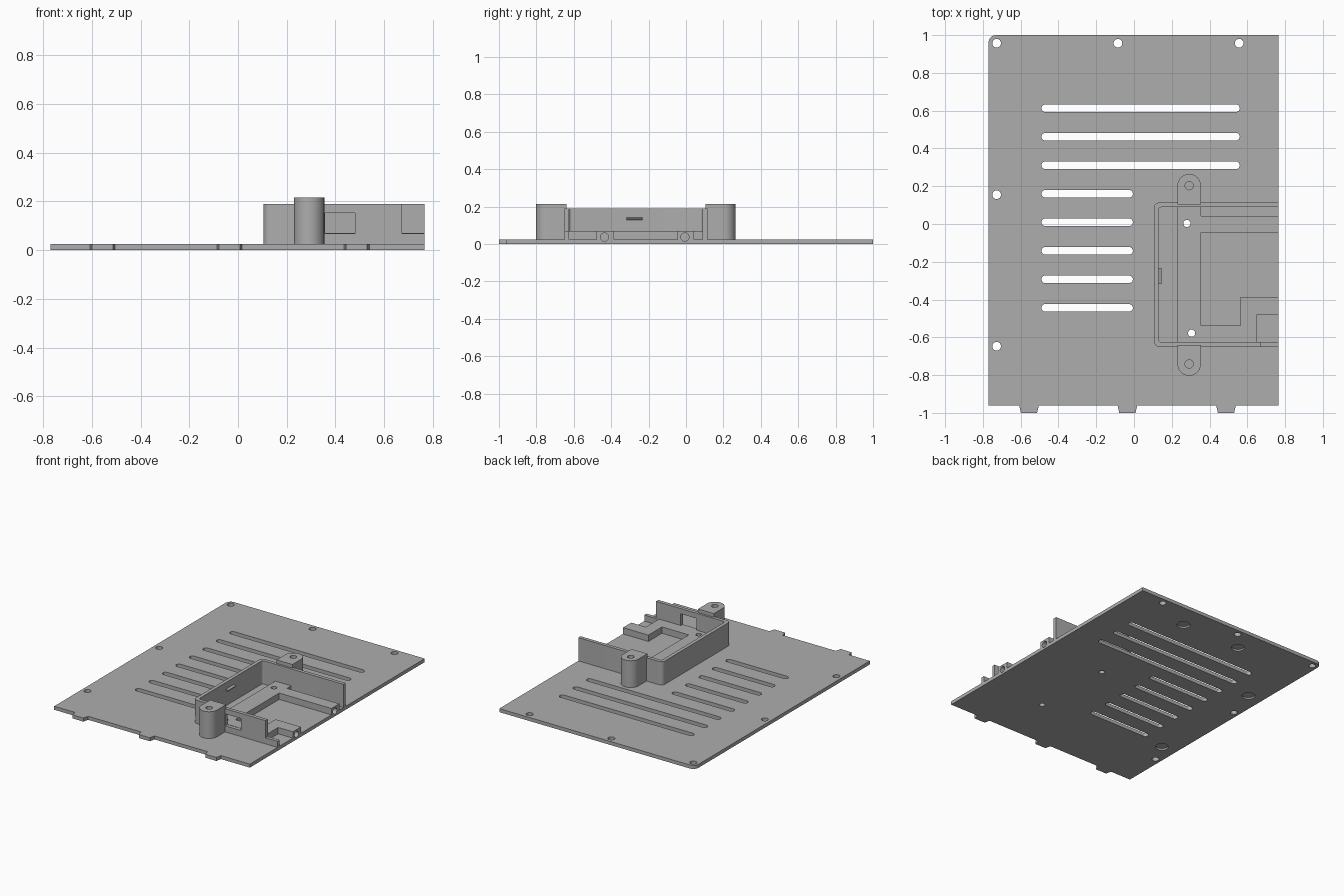
import bpy
import bmesh
from math import cos, sin, radians
from mathutils import Matrix

cube = bpy.data.objects.get("Cube")
if cube:
    bpy.data.objects.remove(cube, do_unlink=True)

grey = bpy.data.materials.new("plain grey plastic")
grey.use_nodes = True
colour = (0.42, 0.42, 0.42, 1)
grey.diffuse_color = colour
grey.node_tree.nodes["Principled BSDF"].inputs["Base Color"].default_value = colour

PLATE, LEDGE, WALL, BOSS = 0.025, 0.07, 0.19, 0.215
RIGHT = 0.765


def arc(x, y, r, start, end, steps=12):
    angles = [radians(start + (end - start) * i / steps) for i in range(steps + 1)]
    return [(x + r * cos(a), y + r * sin(a)) for a in angles]


def circle(x, y, r):
    return arc(x, y, r, 0, 345, 23)


def rect(x0, x1, y0, y1):
    return [(x0, y0), (x1, y0), (x1, y1), (x0, y1)]


def slot(x0, x1, y, r):
    return arc(x0 + r, y, r, 90, 270) + arc(x1 - r, y, r, -90, 90)


def prism(name, profiles, z0, z1, matrix=None):
    """Extrude one or more separate flat outlines from z0 to z1."""
    bm = bmesh.new()
    for points in profiles:
        base = bm.faces.new([bm.verts.new((x, y, z0)) for x, y in points])
        top = bmesh.ops.extrude_face_region(bm, geom=[base])["geom"]
        moved = [v for v in top if isinstance(v, bmesh.types.BMVert)]
        bmesh.ops.translate(bm, verts=moved, vec=(0, 0, z1 - z0))
    bmesh.ops.recalc_face_normals(bm, faces=bm.faces)
    mesh = bpy.data.meshes.new(name)
    bm.to_mesh(mesh)
    bm.free()
    if matrix:
        mesh.transform(matrix)
    mesh.materials.append(grey)
    obj = bpy.data.objects.new(name, mesh)
    bpy.context.collection.objects.link(obj)
    return obj


def cut(obj, *cutters):
    """Subtract the cutters and bake the result."""
    for cutter in cutters:
        mod = obj.modifiers.new("cut", "BOOLEAN")
        mod.operation, mod.solver, mod.object = "DIFFERENCE", "EXACT", cutter
    bpy.context.view_layer.update()
    graph = bpy.context.evaluated_depsgraph_get()
    mesh = bpy.data.meshes.new_from_object(obj.evaluated_get(graph))
    obj.modifiers.clear()
    obj.data = mesh


def smooth(obj):
    obj.data.shade_smooth()
    obj.data.set_sharp_from_angle(angle=radians(30))


# Shared cutters: mounting holes through the floor, screw holes in the open side
pin_holes = prism("pin_holes", [circle(0.28, 0.003, 0.019), circle(0.305, -0.578, 0.019)], -0.1, 0.15)
sideways = Matrix.Translation((RIGHT, 0, 0.037)) @ Matrix.Rotation(radians(90), 4, "Y")
side_holes = prism("side_holes", [circle(0, y, 0.022) for y in (-0.436, -0.006)], -0.12, 0.05, sideways)

# Base plate: one rounded corner, three tapered tabs along the front edge
outline = [(-0.77, -0.96)]
for x in (-0.556, -0.035, 0.487):
    outline += [(x - 0.052, -0.96), (x - 0.043, -1), (x + 0.043, -1), (x + 0.052, -0.96)]
outline += [(RIGHT, -0.96), (RIGHT, 1)] + arc(-0.73, 0.96, 0.04, 90, 180)
plate = prism("base_plate", [outline], 0, PLATE)

corner_holes = [(-0.727, 0.957), (-0.085, 0.957), (0.557, 0.957), (-0.727, 0.155), (-0.727, -0.647)]
openings = [circle(x, y, 0.023) for x, y in corner_holes]
for i in range(8):
    openings.append(slot(-0.49, 0.56 if i < 3 else -0.006, 0.613 - 0.151 * i, 0.02))
plate_openings = prism("plate_openings", openings, -0.1, 0.1)
feet = [(0.268, 0.826), (-0.2, 0.826), (-0.66, 0.385), (-0.655, -0.494)]
foot_recesses = prism("foot_recesses", [circle(x, y, 0.043) for x, y in feet], -0.1, 0.012)
cut(plate, plate_openings, foot_recesses, pin_holes, side_holes)

# Three-sided housing wall with rounded corners, open towards +x
LEFT, FRONT, BACK, T = 0.105, -0.65, 0.114, 0.025
outer = arc(LEFT + 0.03, BACK - 0.03, 0.03, 90, 180, 6) + arc(LEFT + 0.03, FRONT + 0.03, 0.03, 180, 270, 6)
inner = arc(LEFT + 0.04, FRONT + 0.04, 0.015, 270, 180, 6) + arc(LEFT + 0.04, BACK - 0.04, 0.015, 180, 90, 6)
walls = prism("housing_walls", [[(RIGHT, BACK)] + outer + [(RIGHT, FRONT), (RIGHT, FRONT + T)]
                                + inner + [(RIGHT, BACK - T)]], PLATE, WALL)
window = prism("window_cutter", [rect(0.356, 0.48, FRONT - 0.05, FRONT + 0.06)], 0.068, 0.153)
notch = prism("notch_cutter", [rect(0.672, 0.9, FRONT - 0.05, FRONT + 0.06)], 0.068, 0.3)
cut(walls, window, notch)

# Raised ledge around a stepped pocket
ledge = prism("inner_ledge", [[
    (0.23, BACK - T), (0.23, FRONT + T), (0.65, FRONT + T), (0.65, -0.478),
    (RIGHT, -0.478), (RIGHT, -0.386), (0.565, -0.386), (0.565, -0.538),
    (0.355, -0.538), (0.355, -0.045), (RIGHT, -0.045), (RIGHT, 0.043),
    (0.355, 0.043), (0.355, BACK - T)]], PLATE, LEDGE)
cut(ledge, pin_holes, side_holes)

# Snap clip on the inside of the left wall: a wedge swept along y
upright = Matrix.Translation((LEFT + T, 0, 0)) @ Matrix.Rotation(radians(90), 4, "X")
clip = prism("snap_clip", [[(0, 0.128), (0.015, 0.13), (0.015, 0.136), (0, 0.142)]], 0.232, 0.318, upright)

# Screw posts outside the front and back walls
posts = []
for name, y, edge, turn in (("back_post", 0.203, BACK - 0.01, 0), ("front_post", -0.741, FRONT + 0.01, 180)):
    side = 1 if turn == 0 else -1
    shape = arc(0.292, y, 0.062, turn, turn + 180, 24)
    shape += [(0.292 - side * 0.062, edge), (0.292 + side * 0.062, edge)]
    post = prism(name, [shape], PLATE, BOSS)
    bore = prism("post_bore", [circle(0.292, y, 0.022)], 0.08, 0.3)
    cut(post, bore)
    bpy.data.objects.remove(bore)
    posts.append(post)

for helper in (pin_holes, side_holes, plate_openings, foot_recesses, window, notch):
    bpy.data.objects.remove(helper)
for part in [plate, walls, ledge, clip] + posts:
    smooth(part)
